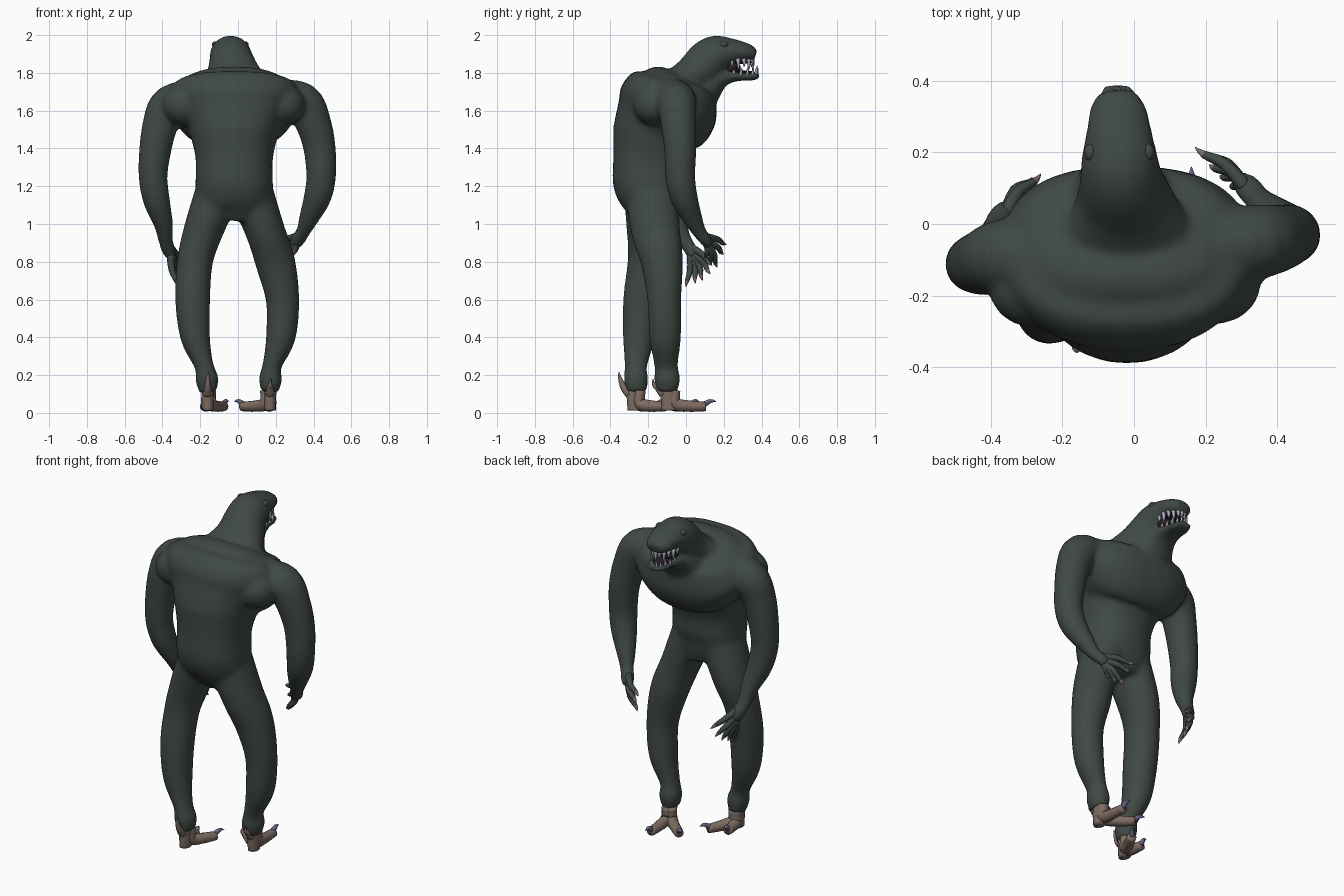
import bpy, bmesh, math
from mathutils import Vector, Matrix


def mat(name, c):
    m = bpy.data.materials.new(name)
    m.diffuse_color = (*c, 1)
    return m


HIDE = mat("dark green hide", (0.050, 0.066, 0.058))
FOOT = mat("brown foot skin", (0.21, 0.15, 0.125))
CLAW = mat("lilac claw", (0.13, 0.125, 0.22))
TOOTH = mat("pale tooth", (0.42, 0.40, 0.50))
MOUTH = mat("dark mouth", (0.025, 0.015, 0.022))


def tube(bm, pts, sides=20, steps=4, tip_from=None, square=1.0):
    """Smooth loft through (x, y, z, radius across, radius deep) points.
    Faces beyond the fraction tip_from get material 1; square < 1 boxes the section."""
    P = [Vector(p if len(p) == 5 else (*p, p[3])) for p in pts]
    path = []
    for i in range(len(P) - 1):
        a, b, c, d = P[max(i - 1, 0)], P[i], P[i + 1], P[min(i + 2, len(P) - 1)]
        for k in range(steps):
            t = k / steps
            path.append(0.5 * (2 * b + (c - a) * t + (2 * a - 5 * b + 4 * c - d) * t * t
                               + (3 * b - a - 3 * c + d) * t ** 3))
    path.append(P[-1])
    rings = []
    for i, p in enumerate(path):
        t = Vector((path[min(i + 1, len(path) - 1)] - path[max(i - 1, 0)])[:3]).normalized()
        u = (Vector((1, 0, 0)) - t * t.x).normalized()
        v = t.cross(u)
        ring = []
        for s in range(sides):
            a = 2 * math.pi * s / sides
            c, d = (math.copysign(abs(k) ** square, k) for k in (math.cos(a), math.sin(a)))
            ring.append(bm.verts.new(Vector(p[:3]) + u * p[3] * c + v * p[4] * d))
        rings.append(ring)
    n = len(rings) - 1
    for i in range(n):
        for s in range(sides):
            q = (s + 1) % sides
            f = bm.faces.new((rings[i][s], rings[i][q], rings[i + 1][q], rings[i + 1][s]))
            f.material_index = int(tip_from is not None and i / n >= tip_from)
    bm.faces.new(rings[0][::-1])
    bm.faces.new(rings[-1]).material_index = int(tip_from is not None)


def ball(bm, loc, size):
    M = Matrix.Translation(loc) @ Matrix.Diagonal((*size, 1))
    bmesh.ops.create_uvsphere(bm, u_segments=20, v_segments=12, radius=1, matrix=M)


def finish(bm, name, *mats):
    bmesh.ops.recalc_face_normals(bm, faces=bm.faces[:])
    for f in bm.faces:
        f.smooth = True
    me = bpy.data.meshes.new(name)
    bm.to_mesh(me)
    bm.free()
    for m in mats:
        me.materials.append(m)
    ob = bpy.data.objects.new(name, me)
    bpy.context.collection.objects.link(ob)
    return ob


# Body: torso, neck, head, jaw, arms with palms, and legs merged into one hide
bm = bmesh.new()
tube(bm, [(-.03, -.17, 1.03, .13, .11), (-.02, -.18, 1.10, .20, .145), (-.02, -.20, 1.21, .205, .185),
          (-.02, -.195, 1.35, .205, .19), (-.02, -.175, 1.48, .235, .215)], 32, 4, None, .9)
tube(bm, [(-.02, -.19, 1.41, .205, .195), (-.02, -.17, 1.49, .24, .22), (-.02, -.12, 1.575, .315, .265),
          (-.02, -.075, 1.66, .35, .262), (-.02, -.045, 1.72, .32, .225), (-.02, -.03, 1.762, .25, .175),
          (-.02, -.02, 1.785, .15, .11)], 32, 4, None, .82)
ball(bm, (.23, -.165, 1.63), (.125, .115, .11))
ball(bm, (-.28, -.18, 1.63), (.125, .11, .11))
tube(bm, [(-.02, -.15, 1.68, .22, .09), (-.02, -.03, 1.745, .19, .095), (-.025, .055, 1.80, .145, .11),
          (-.035, .12, 1.868, .118, .113),
          (-.04, .18, 1.90, .108, .102), (-.042, .26, 1.913, .092, .066), (-.045, .33, 1.905, .078, .048),
          (-.046, .37, 1.897, .05, .03)])
tube(bm, [(-.03, .02, 1.66, .17, .13), (-.038, .11, 1.725, .13, .095), (-.042, .19, 1.772, .09, .05),
          (-.045, .27, 1.782, .072, .026), (-.046, .34, 1.78, .062, .022), (-.046, .39, 1.785, .04, .016)])
tube(bm, [(.20, -.07, 1.66, .11), (.34, -.05, 1.645, .105), (.40, -.04, 1.53, .095), (.432, -.03, 1.40, .086),
          (.44, -.03, 1.25, .079), (.42, -.01, 1.14, .073), (.375, .035, 1.03, .053), (.345, .07, .96, .038),
          (.32, .10, .92, .040, .034), (.30, .125, .885, .032, .026)])
tube(bm, [(-.22, -.09, 1.66, .11), (-.36, -.09, 1.63, .105), (-.41, -.105, 1.53, .095), (-.437, -.11, 1.40, .086),
          (-.45, -.11, 1.25, .077), (-.43, -.09, 1.12, .071), (-.395, -.045, 1.0, .052), (-.385, -.01, .92, .039),
          (-.37, .02, .87, .038, .036), (-.35, .045, .825, .030, .030)])
tube(bm, [(.07, -.18, 1.16, .12, .14), (.145, -.16, .96, .105, .13), (.197, -.127, .80, .106, .112),
          (.236, -.115, .60, .089, .09), (.226, -.11, .40, .079, .084), (.18, -.105, .25, .051, .063),
          (.172, -.10, .18, .062, .069), (.17, -.10, .11, .046, .055)])
tube(bm, [(-.11, -.19, 1.16, .12, .14), (-.185, -.185, .96, .105, .13), (-.228, -.205, .80, .095, .105),
          (-.24, -.235, .60, .093, .098), (-.226, -.25, .40, .079, .085), (-.18, -.265, .25, .051, .06),
          (-.165, -.265, .18, .062, .064), (-.16, -.26, .11, .046, .055)])
body = finish(bm, "body", HIDE)
rm = body.modifiers.new("merge", 'REMESH')
rm.mode = 'VOXEL'
rm.voxel_size = 0.012
rm.use_smooth_shade = True
sm = body.modifiers.new("soften", 'SMOOTH')
sm.factor = 0.5
sm.iterations = 10


# Fingers: curved and pointed, with brown tips; the first one is the thumb
def fingers(name, wrist, palm, tips):
    bm = bmesh.new()
    w, p = Vector(wrist), Vector(palm)
    for i, t in enumerate(tips):
        t = Vector(t)
        base = w.lerp(p, .75 if i else .35) + (t - p) * .1
        mid = base.lerp(t, .5) + Vector((math.copysign(.012, w.x), .01, .006))
        tube(bm, [(*base, .021), (*mid, .017), (*base.lerp(t, .82), .011), (*t, .001)], 10, 3, .66)
    finish(bm, name, HIDE, FOOT)


fingers("right_fingers", (.345, .07, .96), (.30, .12, .89),
        [(.17, .215, .89), (.195, .20, .84), (.21, .165, .77), (.24, .135, .785), (.27, .105, .815)])
fingers("left_fingers", (-.385, -.01, .92), (-.352, .042, .83),
        [(-.26, .14, .78), (-.285, .13, .735), (-.30, .09, .70), (-.315, .05, .685), (-.32, 0, .665)])


# Feet: toes dropping from the ankle, lilac claws, one raised spur behind
def foot(name, x, y, spur_top, toes):
    bm = bmesh.new()
    tube(bm, [(x, y, .15, .034, .045), (x, y, .08, .032, .045), (x, y, .012, .03, .04)], 14)
    for tx, ty in toes:
        a, t = Vector((x, y, .045)), Vector((tx, ty, .06))
        k0, k1, k2 = a.lerp(t, .12), a.lerp(t, .42), a.lerp(t, .78)
        tube(bm, [(k0.x, k0.y, .12, .03), (k0.x, k0.y, .05, .034), (k1.x, k1.y, .036, .030),
                  (k2.x, k2.y, .034, .026, .025)], 12)
        c, d = a.lerp(t, .74), a.lerp(t, .88)
        tube(bm, [(c.x, c.y, .044, .016), (d.x, d.y, .063, .011), (*t, .001)], 10, 3, 0)
    tube(bm, [(x, y - .03, .10, .024), (x, y - .06, .135, .018), (x, y - .08, spur_top - .03, .010),
              (x + .005, y - .085, spur_top, .002)], 12)
    finish(bm, name, FOOT, CLAW)


foot("right_foot", .17, -.09, .18, [(.16, .16), (-.02, .07)])
foot("left_foot", -.16, -.27, .215, [(-.05, -.06), (-.18, -.11)])

# Mouth lining: back of the mouth, palate and tongue bed
bm = bmesh.new()
ball(bm, (-.044, .24, 1.828), (.068, .05, .038))
ball(bm, (-.045, .29, 1.858), (.06, .07, .010))
ball(bm, (-.045, .30, 1.802), (.052, .07, .010))
finish(bm, "mouth_lining", MOUTH)

# Teeth: uneven cones along a horseshoe on each jaw
bm = bmesh.new()
for i in range(11):
    a = math.pi * i / 10
    ca, sa = math.cos(a), math.sin(a)
    long = .055 if i % 2 else .034
    ux, uy = -.045 + .068 * ca, .24 + .11 * sa
    tube(bm, [(ux, uy, 1.877, .012), (ux, uy + .004, 1.868 - long / 2, .008), (ux, uy + .002, 1.865 - long, .001)], 8, 2)
    lx, ly = -.045 + .056 * ca, .25 + .125 * sa
    long = .032 if i % 2 else .045
    tube(bm, [(lx, ly, 1.785, .009), (lx, ly + .004, 1.795 + long / 2, .006), (lx, ly + .008, 1.795 + long, .001)], 8, 2)
finish(bm, "teeth", TOOTH)

# Eyes: low hide-coloured bulges on the sides of the head
bm = bmesh.new()
for s in (-1, 1):
    ball(bm, (-.041 + s * .08, .20, 1.95), (.018, .024, .017))
finish(bm, "eyes", HIDE)
